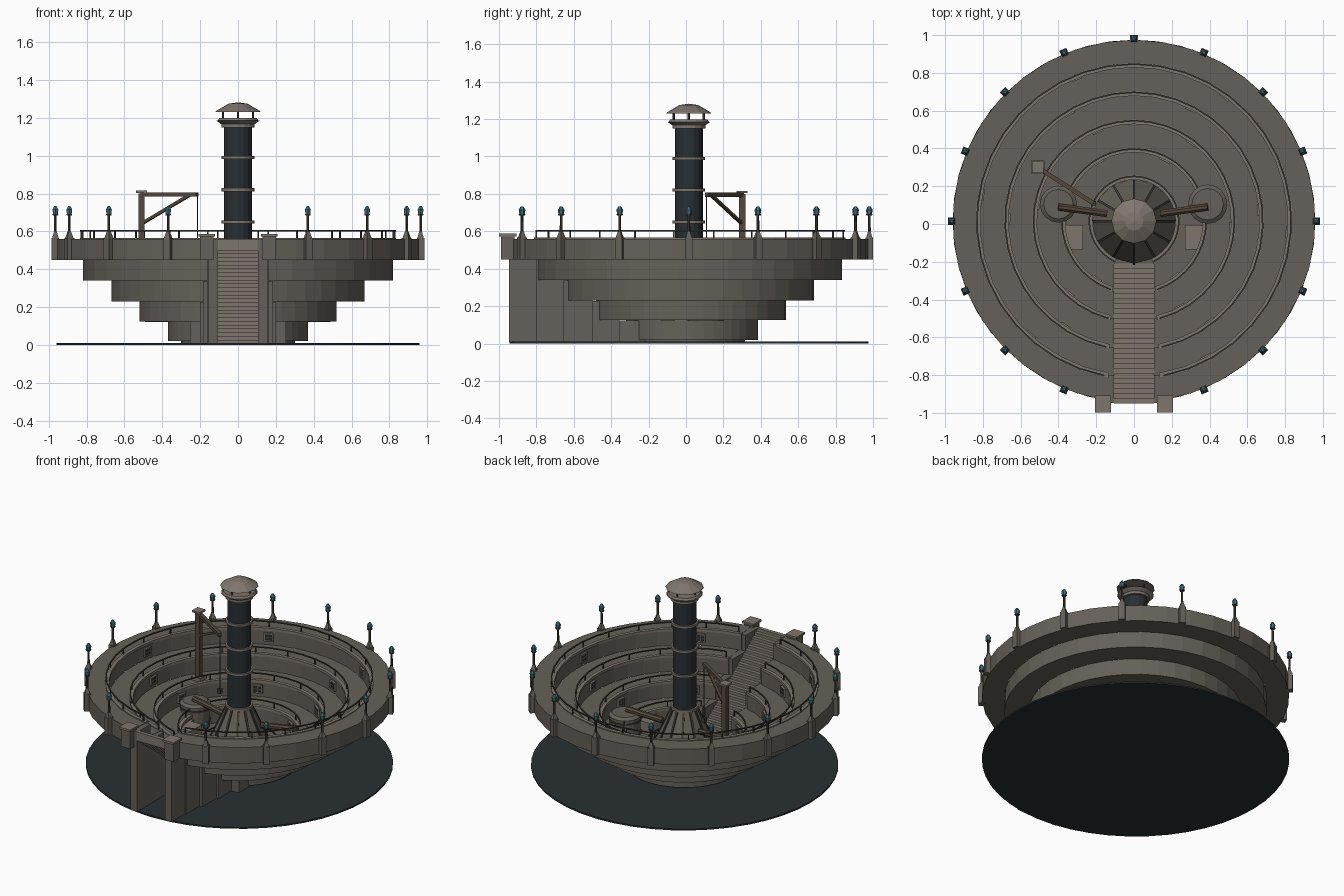
import bpy, bmesh
from math import pi, sin, cos, asin, radians
from mathutils import Matrix, Vector

if "Cube" in bpy.data.objects:
    bpy.data.objects.remove(bpy.data.objects["Cube"])

CY = 0.015  # centre of the circular plan


def mat(name, col):
    m = bpy.data.materials.new(name)
    m.diffuse_color = (*col, 1)
    m.use_nodes = True
    m.node_tree.nodes["Principled BSDF"].inputs["Base Color"].default_value = m.diffuse_color
    return m


STONE = mat("stone", (0.13, 0.118, 0.10))
TRIM = mat("trim", (0.21, 0.18, 0.155))
DARK = mat("dark_metal", (0.022, 0.028, 0.032))
IRON = mat("iron", (0.05, 0.045, 0.04))
WOOD = mat("timber", (0.09, 0.065, 0.045))
GLASS = mat("lamp_glass", (0.05, 0.17, 0.21))


class Part:
    """Collects primitives into one flat-shaded object."""

    def __init__(self, name, material):
        self.name, self.material, self.bm = name, material, bmesh.new()

    def box(self, c, s, rot=0.0):
        m = Matrix.Translation(c) @ Matrix.Rotation(rot, 4, 'Z') @ Matrix.Diagonal((*s, 1))
        bmesh.ops.create_cube(self.bm, size=1, matrix=m)

    def span(self, x0, x1, y0, y1, z0, z1):
        self.box(((x0 + x1) / 2, (y0 + y1) / 2, (z0 + z1) / 2), (x1 - x0, y1 - y0, z1 - z0))

    def cyl(self, r0, r1, z0, z1, n, x=0, y=0, rot=0):
        m = Matrix.Translation((x, y, (z0 + z1) / 2)) @ Matrix.Rotation(rot, 4, 'Z')
        bmesh.ops.create_cone(self.bm, cap_ends=True, segments=n, radius1=r0, radius2=r1,
                              depth=z1 - z0, matrix=m)

    def beam(self, p, q, w, n=4):
        p, q = Vector(p), Vector(q)
        d = q - p
        m = Matrix.Translation((p + q) / 2) @ d.to_track_quat('Z', 'Y').to_matrix().to_4x4()
        m = m @ Matrix.Rotation(pi / n, 4, 'Z')
        bmesh.ops.create_cone(self.bm, cap_ends=True, segments=n, radius1=w, radius2=w,
                              depth=d.length, matrix=m)

    def arc(self, r0, r1, z0, z1, gap, n=36):
        # ring of rectangular section, open at the front
        prof = [(r0, z0), (r1, z0), (r1, z1), (r0, z1)]
        loops = []
        for i in range(n + 1):
            a = -pi / 2 + gap + (2 * pi - 2 * gap) * i / n
            loops.append([self.bm.verts.new((r * cos(a), r * sin(a), z)) for r, z in prof])
        for A, B in zip(loops, loops[1:]):
            for k in range(4):
                j = (k + 1) % 4
                self.bm.faces.new((A[k], A[j], B[j], B[k]))
        self.bm.faces.new(loops[0])
        self.bm.faces.new(loops[-1])

    def done(self):
        bmesh.ops.translate(self.bm, verts=self.bm.verts, vec=(0, CY, 0))
        bmesh.ops.recalc_face_normals(self.bm, faces=self.bm.faces)
        me = bpy.data.meshes.new(self.name)
        self.bm.to_mesh(me)
        self.bm.free()
        me.materials.append(self.material)
        bpy.context.collection.objects.link(bpy.data.objects.new(self.name, me))


# Base plate and pit floor
p = Part("base_plate", DARK); p.cyl(0.96, 0.96, 0, 0.01, 48); p.done()
p = Part("pit_floor", STONE); p.cyl(0.30, 0.30, 0.01, 0.022, 36); p.done()

# Terraces: inner radius, outer radius, bottom, top
TIERS = [(0.82, 0.96, 0.45, 0.56), (0.67, 0.82, 0.34, 0.45), (0.52, 0.67, 0.23, 0.34),
         (0.37, 0.52, 0.125, 0.23), (0.225, 0.37, 0.02, 0.125)]
kerb, rail = Part("terrace_kerbs", TRIM), Part("terrace_railings", IRON)
frame, pane = Part("window_frames", TRIM), Part("window_panes", DARK)
for i, (r0, r1, z0, z1) in enumerate(TIERS):
    gap = asin(0.155 / r1)
    t = Part(f"terrace_{i + 1}", STONE)
    t.arc(r0, r1, z0, z1, gap)
    t.done()
    kerb.arc(r0 - 0.006, r0 + 0.018, z1 - 0.012, z1 + 0.006, gap)
    # Railing on the inner edge
    rg = gap + 0.03
    rail.arc(r0 + 0.008, r0 + 0.016, z1 + 0.04, z1 + 0.047, rg)
    n = round(r0 * 28)
    for k in range(n + 1):
        a = -pi / 2 + rg + (2 * pi - 2 * rg) * k / n
        rail.box(((r0 + 0.012) * cos(a), (r0 + 0.012) * sin(a), z1 + 0.022), (0.007, 0.007, 0.044), a)
    # Windows in the inner wall
    if i < 4:
        for k in range(6):
            a = radians(-62 + 58 * k + 9 * (i % 2))
            c, s, zc = cos(a), sin(a), (z0 + z1) / 2
            pane.box(((r0 - 0.002) * c, (r0 - 0.002) * s, zc), (0.016, 0.05, 0.045), a)
            for d in (-0.026, 0, 0.026):
                w = 0.008 if d else 0.004
                rr = r0 - 0.005
                frame.box((rr * c - d * s, rr * s + d * c, zc), (0.02, w, 0.055), a)
                frame.box((rr * c, rr * s, zc + d * 0.95), (0.02, 0.06, w), a)
for q in (kerb, rail, frame, pane):
    q.done()

# Stair: thin overlapping steps down into the pit
N = 28
p = Part("stair_steps", TRIM)
for i in range(N):
    y = -0.965 + 0.74 * i / N
    z = 0.56 - 0.535 * i / (N - 1)
    p.span(-0.105, 0.105, y, y + 0.74 / N, max(0.011, z - 0.06), z)
p.done()

# Stepped flank walls either side of the stair
p = Part("stair_flank_walls", STONE)
ys = [-0.962, -0.815, -0.67, -0.515, -0.37, -0.23]
for i, w in enumerate((0.155, 0.165, 0.185, 0.20, 0.255)):
    for s in (-1, 1):
        x = sorted((s * 0.105, s * w))
        p.span(*x, ys[i], ys[i + 1], 0.008, TIERS[i][3] - 0.002)
p.done()

# Entrance piers
p = Part("entrance_piers", STONE)
c = Part("entrance_pier_caps", TRIM)
for s in (-1, 1):
    p.box((s * 0.165, -0.968, 0.512), (0.07, 0.07, 0.124))
    c.box((s * 0.165, -0.968, 0.58), (0.085, 0.092, 0.014))
p.done(); c.done()

# Lamps around the rim, none at the stair
base, pole, lamp = Part("lamp_pilasters", STONE), Part("lamp_poles", IRON), Part("lamp_heads", GLASS)
for k in range(1, 16):
    a = -pi / 2 + k * pi / 8
    x, y = 0.965 * cos(a), 0.965 * sin(a)
    base.box((x, y, 0.507), (0.04, 0.04, 0.118), a)
    base.cyl(0.024, 0.010, 0.565, 0.60, 4, x, y, a + pi / 4)
    pole.cyl(0.008, 0.007, 0.60, 0.69, 6, x, y)
    pole.cyl(0.015, 0.018, 0.684, 0.692, 6, x, y)
    lamp.cyl(0.014, 0.018, 0.69, 0.715, 6, x, y)
    lamp.cyl(0.018, 0.007, 0.715, 0.733, 6, x, y)
for q in (base, pole, lamp):
    q.done()

# Central chimney with conical skirt
p = Part("chimney_skirt", STONE)
p.cyl(0.225, 0.225, 0.02, 0.09, 12)
p.cyl(0.225, 0.08, 0.09, 0.40, 12)
p.done()
p = Part("skirt_ribs", IRON)
for k in range(12):
    a = k * pi / 6 + pi / 2
    p.beam((0.225 * cos(a), 0.225 * sin(a), 0.085), (0.078 * cos(a), 0.078 * sin(a), 0.405), 0.009)
p.done()
p = Part("chimney_shaft", DARK); p.cyl(0.075, 0.075, 0.38, 1.16, 16); p.done()
p = Part("chimney_bands", TRIM)
for z in (0.41, 0.65, 0.82, 0.99):
    p.cyl(0.087, 0.087, z - 0.008, z + 0.008, 16)
p.cyl(0.088, 0.088, 1.15, 1.168, 16)
p.cyl(0.09, 0.115, 1.168, 1.185, 16)
p.cyl(0.108, 0.10, 1.185, 1.198, 16)
p.done()
p = Part("cowl_posts", IRON)
for k in range(4):
    a = k * pi / 2
    p.cyl(0.006, 0.006, 1.195, 1.24, 6, 0.08 * cos(a), 0.08 * sin(a))
p.done()
p = Part("chimney_cowl", TRIM)
p.cyl(0.12, 0.115, 1.23, 1.237, 12)
p.cyl(0.115, 0.05, 1.237, 1.275, 12)
p.cyl(0.05, 0.0, 1.275, 1.282, 12)
p.done()

# Storage tanks with feed pipes to the skirt, plus two crates
p, b, f = Part("tanks", STONE), Part("tank_bands", IRON), Part("feed_pipes", WOOD)
for x, r in ((-0.40, 0.092), (0.39, 0.098)):
    p.cyl(r, r, 0.12, 0.285, 16, x, 0.09)
    p.cyl(r + 0.006, r * 0.85, 0.285, 0.30, 16, x, 0.09)
    for z in (0.16, 0.25):
        b.cyl(r + 0.005, r + 0.005, z, z + 0.012, 16, x, 0.09)
    f.beam((x, 0.075, 0.315), (x * 0.36, 0.04, 0.29), 0.02, 8)
p.done(); b.done(); f.done()
p = Part("crates", TRIM)
for s in (-1, 1):
    p.box((s * 0.32, -0.085, 0.165), (0.10, 0.13, 0.085))
p.done()

# Timber crane on the third terrace
A, T = Vector((-0.51, 0.285, 0)), Vector((-0.215, 0.095, 0))
up = lambda v, z: (v.x, v.y, z)
p = Part("crane_frame", WOOD)
p.box(up(A, 0.57), (0.034, 0.034, 0.46))
p.beam(up(A, 0.795), up(T, 0.795), 0.016)
p.beam(up(A, 0.64), up(A.lerp(T, 0.85), 0.79), 0.011)
p.done()
p = Part("crane_caps", TRIM)
p.box(up(A, 0.81), (0.06, 0.06, 0.012))
p.box(up(A, 0.352), (0.07, 0.07, 0.024))
p.done()
p = Part("crane_cable_and_hook", IRON)
p.beam(up(T, 0.79), up(T, 0.42), 0.003, 6)
p.box(up(T, 0.41), (0.025, 0.025, 0.03))
p.done()
